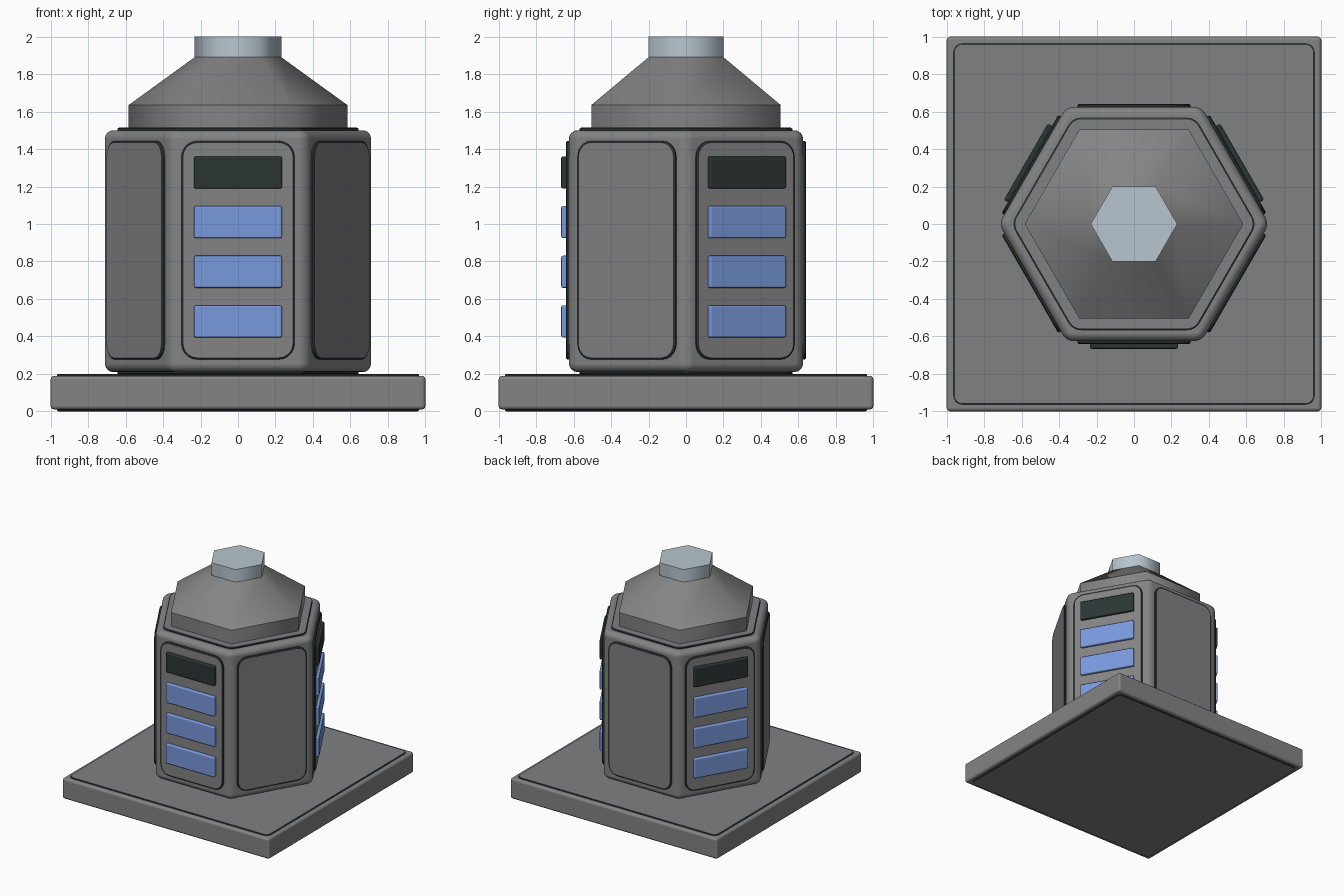
import bpy, bmesh, math
from mathutils import Matrix, Vector

if "Cube" in bpy.data.objects:
    bpy.data.objects.remove(bpy.data.objects["Cube"])


def material(name, rgb):
    m = bpy.data.materials.new(name)
    m.diffuse_color = (*rgb, 1)
    m.use_nodes = True
    m.node_tree.nodes["Principled BSDF"].inputs["Base Color"].default_value = m.diffuse_color
    return m


GREY = material("hull grey", (0.23, 0.23, 0.23))
PANEL = material("panel grey", (0.215, 0.22, 0.23))
DARK = material("dark trim", (0.024, 0.036, 0.033))
BLUE = material("window blue", (0.19, 0.32, 0.72))
STEEL = material("pale steel", (0.48, 0.56, 0.62))


def finish(name, bm, mats):
    bmesh.ops.recalc_face_normals(bm, faces=bm.faces)
    me = bpy.data.meshes.new(name)
    bm.to_mesh(me)
    bm.free()
    for m in mats:
        me.materials.append(m)
    ob = bpy.data.objects.new(name, me)
    bpy.context.collection.objects.link(ob)
    return ob


def bevel(ob, width, segments):
    mod = ob.modifiers.new("bevel", 'BEVEL')
    mod.width, mod.segments = width, segments
    mod.limit_method = 'ANGLE'
    mod.harden_normals = True
    for p in ob.data.polygons:
        p.use_smooth = True


def rect(w, h):
    return [Vector(p) for p in ((w, -h), (w, h), (-w, h), (-w, -h))]


def hexagon(apothem):
    r = apothem / math.cos(math.pi / 6)
    return [Vector((r * math.cos(k * math.pi / 3), r * math.sin(k * math.pi / 3))) for k in range(6)]


def prism(name, corners, z0, z1, mat, width, segments, matrix=Matrix()):
    """Extruded polygon with bevelled edges."""
    bm = bmesh.new()
    lo = [bm.verts.new((p.x, p.y, z0)) for p in corners]
    hi = [bm.verts.new((p.x, p.y, z1)) for p in corners]
    n = len(corners)
    bm.faces.new(lo[::-1])
    bm.faces.new(hi)
    for i in range(n):
        j = (i + 1) % n
        bm.faces.new((lo[i], lo[j], hi[j], hi[i]))
    bm.transform(matrix)
    bevel(finish(name, bm, [mat]), width, segments)


def plate(name, corners, radius, depth, mat, matrix, rim=0.009, steps=5):
    """Raised rounded plate: dark sloped rim, coloured cap."""
    n = len(corners)
    turn = 2 * math.pi / n
    pts = []
    for i, c in enumerate(corners):
        a = (c - corners[i - 1]).normalized()
        b = (corners[(i + 1) % n] - c).normalized()
        centre = c + (b - a).normalized() * radius / math.cos(turn / 2)
        start = math.atan2(-a.x, a.y)
        for s in range(steps + 1):
            t = start + turn * s / steps
            d = Vector((math.cos(t), math.sin(t)))
            pts.append((centre + d * radius, d))
    bm = bmesh.new()
    rings = []
    for z, inset in ((-0.004, 0), (depth * 0.6, 0), (depth, rim)):
        rings.append([bm.verts.new((*(p - d * inset), z)) for p, d in pts])
    m = len(pts)
    bm.faces.new(rings[0][::-1]).material_index = 1
    bm.faces.new(rings[-1])
    for lo, hi in zip(rings, rings[1:]):
        for i in range(m):
            j = (i + 1) % m
            bm.faces.new((lo[i], lo[j], hi[j], hi[i])).material_index = 1
    bm.transform(matrix)
    finish(name, bm, [mat, DARK])


def hex_lathe(name, profile, mat):
    """Six-sided turned part, smooth around but sharp between rings."""
    bm = bmesh.new()
    rings = []
    for apothem, z in profile:
        rings.append([bm.verts.new((p.x, p.y, z)) for p in hexagon(apothem)])
    bm.faces.new(rings[0][::-1])
    bm.faces.new(rings[-1])
    for lo, hi in zip(rings, rings[1:]):
        for i in range(6):
            j = (i + 1) % 6
            bm.faces.new((lo[i], lo[j], hi[j], hi[i])).smooth = True
    for ring in rings:
        for i in range(6):
            bm.edges.get((ring[i], ring[(i + 1) % 6])).smooth = False
    finish(name, bm, [mat])


def up(z):
    return Matrix.Translation((0, 0, z))


def down(z):
    return up(z) @ Matrix.Rotation(math.pi, 4, 'X')


# Square base with a thin plate on top and underneath
prism("base_slab", rect(1, 1), 0.01, 0.19, GREY, 0.02, 3)
plate("base_top_plate", rect(0.965, 0.965), 0.05, 0.01, PANEL, up(0.19))
plate("base_bottom_plate", rect(0.965, 0.965), 0.05, 0.01, PANEL, down(0.01))

# Hexagonal body with its end plates
APOTHEM = 0.625
prism("body", hexagon(APOTHEM), 0.21, 1.5, GREY, 0.045, 4)
plate("body_top_plate", hexagon(0.567), 0.08, 0.015, PANEL, up(1.5))
plate("body_bottom_plate", hexagon(0.567), 0.08, 0.015, PANEL, down(0.21))

# Side panels; every second side carries one dark and three blue windows
for k in range(6):
    deg = 30 + 60 * k
    c, s = math.cos(math.radians(deg)), math.sin(math.radians(deg))
    side = Matrix(((-s, 0, c, c * APOTHEM), (c, 0, s, s * APOTHEM),
                   (0, 1, 0, 0.86), (0, 0, 0, 1)))
    windowed = k % 2 == 0
    plate(f"side_panel_{k}", rect(0.302, 0.583), 0.085, 0.016,
          GREY if windowed else PANEL, side)
    if windowed:
        for i in range(4):
            place = side @ Matrix.Translation((0, 0.415 - 0.265 * i, 0))
            prism(f"window_{k}_{i}", rect(0.235, 0.086), 0.005, 0.041,
                  BLUE if i else DARK, 0.01, 2, place)

# Sloping roof and chimney
hex_lathe("roof", [(0.505, 1.505), (0.505, 1.635), (0.2, 1.89)], GREY)
hex_lathe("chimney", [(0.2, 1.89), (0.2, 2.0)], STEEL)
